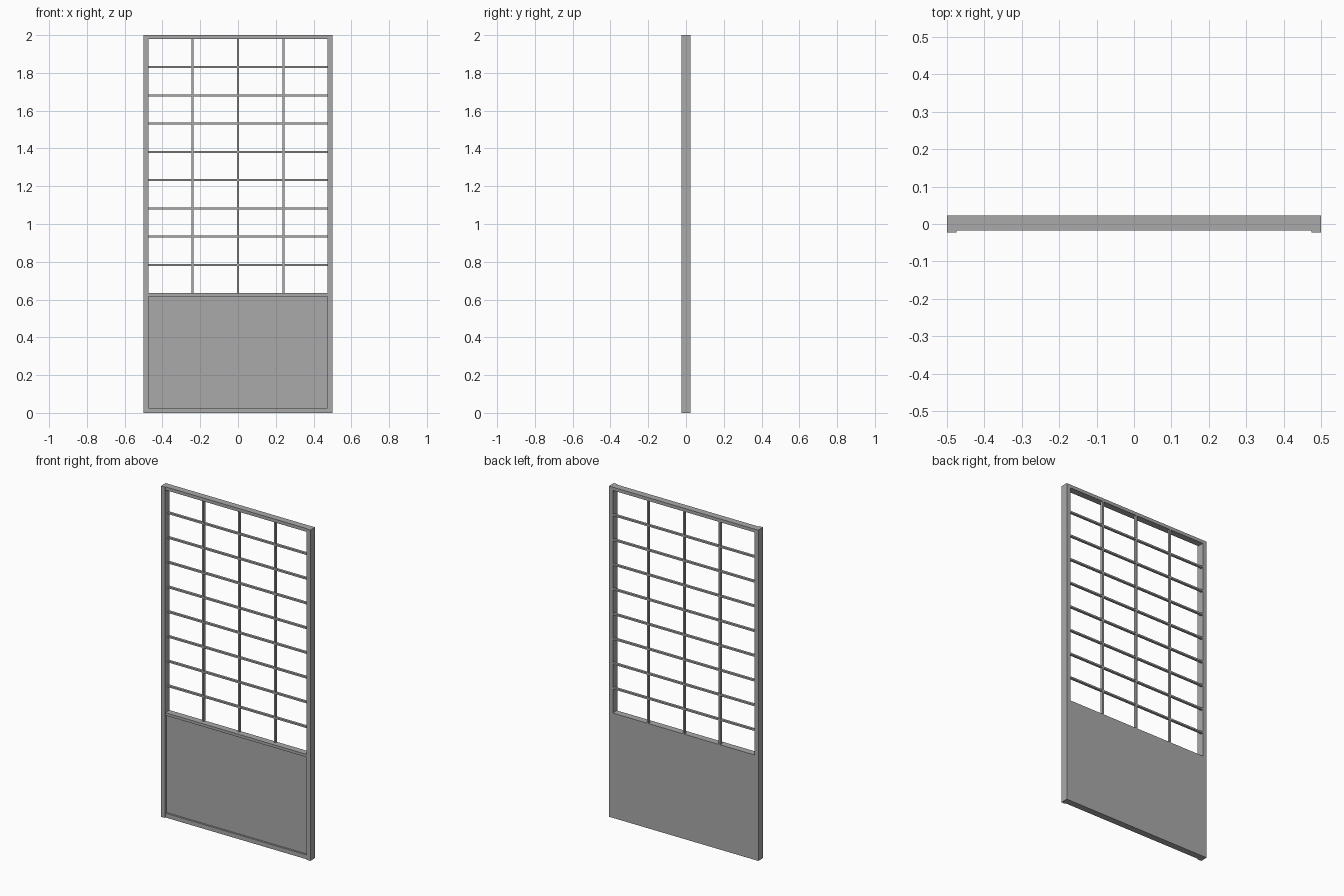
import bpy

cube = bpy.data.objects.get("Cube")
if cube:
    bpy.data.objects.remove(cube, do_unlink=True)

grey = bpy.data.materials.new("mid_grey")
grey.use_nodes = True
grey.diffuse_color = (0.4, 0.4, 0.4, 1)
grey.node_tree.nodes["Principled BSDF"].inputs["Base Color"].default_value = (0.4, 0.4, 0.4, 1)


def box(name, x, y, z):
    """Box spanning the given (low, high) range on each axis."""
    bpy.ops.mesh.primitive_cube_add(size=1)
    obj = bpy.context.object
    obj.name = name
    for i, (low, high) in enumerate((x, y, z)):
        for v in obj.data.vertices:
            v.co[i] = low if v.co[i] < 0 else high
    obj.data.materials.append(grey)
    return obj


FRONT, BACK = -0.023, 0.023
RAIL_FRONT = -0.017
HALF, INNER = 0.5, 0.474
SILL, HEAD = 0.634, 1.98
BAR = 0.005
BAR_Y = (0.008, BACK)

# Upright stiles, standing slightly proud of the rails
box("right_stile", (-HALF, -INNER), (FRONT, BACK), (0, 2))
box("left_stile", (INNER, HALF), (FRONT, BACK), (0, 2))

# Rails between the stiles
for name, low, high in (("bottom_rail", 0, 0.026),
                        ("middle_rail", 0.617, SILL),
                        ("top_rail", HEAD, 2)):
    box(name, (-INNER, INNER), (RAIL_FRONT, BACK), (low, high))

# Solid lower panel, recessed in front and flush at the back
box("lower_panel", (-INNER, INNER), (-0.006, BACK), (0.026, 0.617))

# Thin lattice, flush with the back
for i in range(1, 9):
    z = SILL + (HEAD - SILL) * i / 9
    box(f"lattice_crossbar_{i}", (-INNER, INNER), BAR_Y, (z - BAR, z + BAR))
for i in (-1, 0, 1):
    x = 0.24 * i
    box(f"lattice_upright_{i + 2}", (x - BAR, x + BAR), BAR_Y, (SILL, HEAD))
